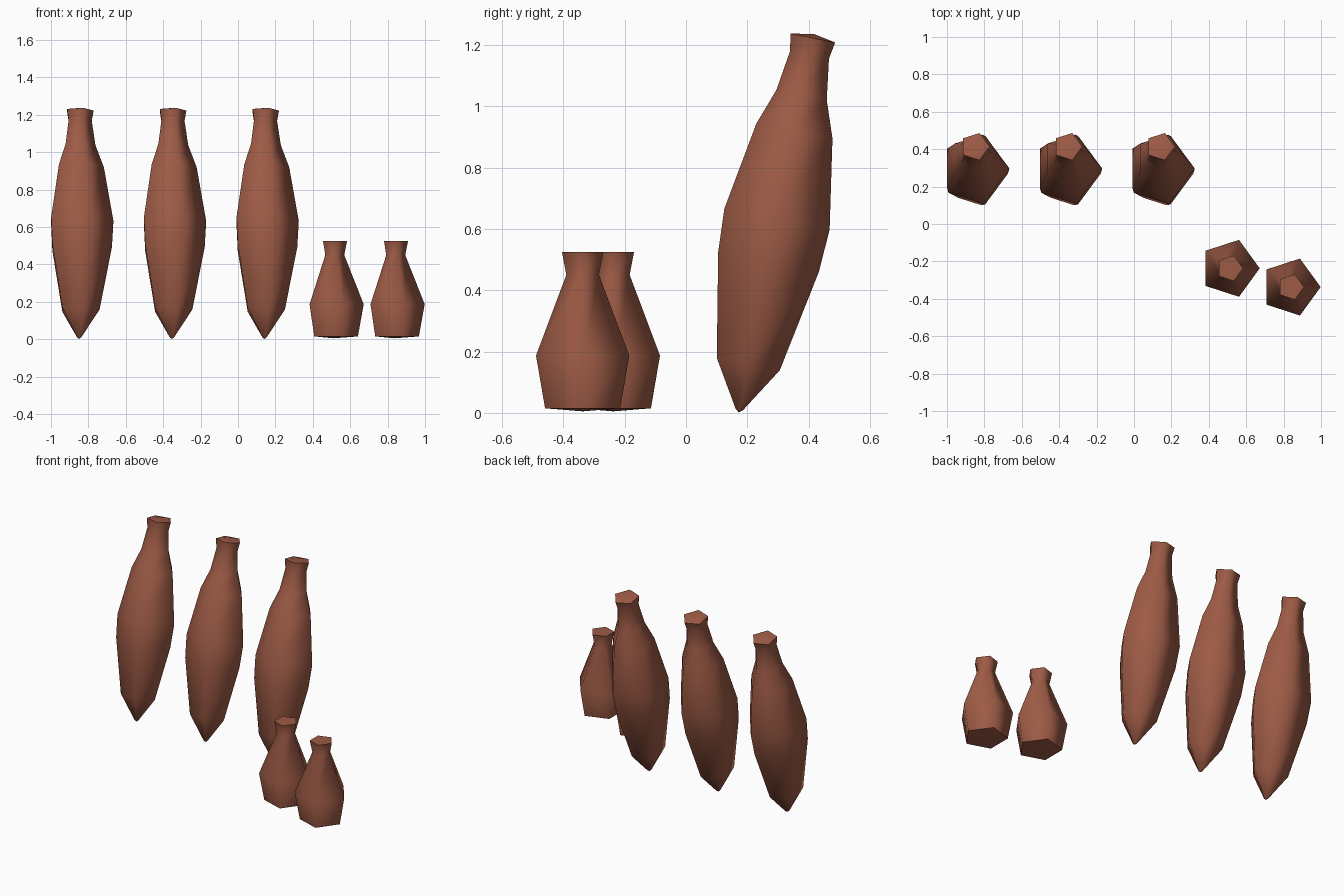
import bpy, bmesh, math

if "Cube" in bpy.data.objects:
    bpy.data.objects.remove(bpy.data.objects["Cube"])

SIDES = 5
clay = bpy.data.materials.new("terracotta")
clay.diffuse_color = (0.34, 0.105, 0.06, 1)
clay.use_nodes = True
clay.node_tree.nodes["Principled BSDF"].inputs["Base Color"].default_value = clay.diffuse_color


def pot(name, rings, bottom, top, loc, tilt=0.0):
    """Five-sided turned pot: rings of (radius, height) closed by shallow cones."""
    bm = bmesh.new()
    loops = []
    for r, z in rings:
        loops.append([bm.verts.new((r * math.cos(math.tau * i / SIDES),
                                    r * math.sin(math.tau * i / SIDES), z))
                      for i in range(SIDES)])
    low = bm.verts.new((0, 0, bottom))
    high = bm.verts.new((0, 0, top))
    for i in range(SIDES):
        j = (i + 1) % SIDES
        for a, b in zip(loops, loops[1:]):
            bm.faces.new((a[i], a[j], b[j], b[i]))
        bm.faces.new((loops[0][j], loops[0][i], low))
        bm.faces.new((loops[-1][i], loops[-1][j], high))
    bmesh.ops.recalc_face_normals(bm, faces=bm.faces)
    mesh = bpy.data.meshes.new(name)
    bm.to_mesh(mesh)
    bm.free()
    mesh.materials.append(clay)
    ob = bpy.data.objects.new(name, mesh)
    bpy.context.collection.objects.link(ob)
    ob.location = loc
    ob.rotation_euler.x = -math.radians(tilt)
    # Soft body facets, crisp rim and base edges
    bpy.ops.object.select_all(action='DESELECT')
    ob.select_set(True)
    bpy.context.view_layer.objects.active = ob
    bpy.ops.object.shade_smooth_by_angle(angle=math.radians(75))
    return ob


# Tall pointed storage jars, leaning backwards
tall = [(0.012, 0.008), (0.110, 0.160), (0.176, 0.50), (0.184, 0.642),
        (0.133, 0.935), (0.088, 1.055), (0.068, 1.188), (0.078, 1.244)]
for k, x in enumerate((-0.85, -0.354, 0.141)):
    pot(f"tall_jar_{k + 1}", tall, 0.0, 1.258, (x, 0.172, 0.002), 11.2)

# Small upright jars
small = [(0.129, 0.015), (0.160, 0.187), (0.056, 0.45), (0.071, 0.525)]
for k, (x, y) in enumerate(((0.512, -0.237), (0.838, -0.337))):
    pot(f"small_jar_{k + 1}", small, 0.005, 0.525, (x, y, 0))
